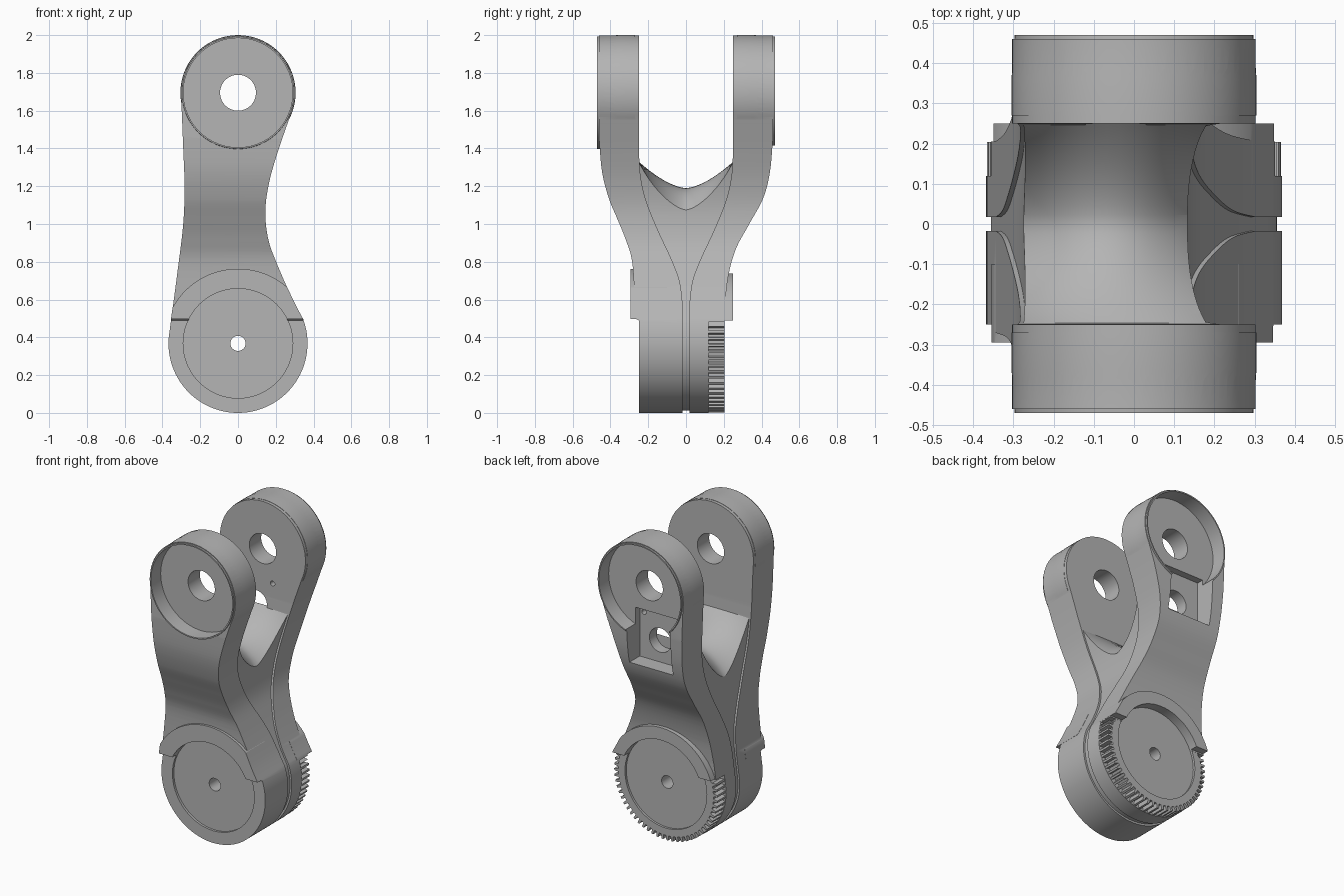
import bpy, bmesh, math
from mathutils import Vector

if "Cube" in bpy.data.objects:
    bpy.data.objects.remove(bpy.data.objects["Cube"])

grey = bpy.data.materials.new("satin_grey")
grey.use_nodes = True
grey.diffuse_color = (0.46, 0.46, 0.46, 1)
grey.node_tree.nodes["Principled BSDF"].inputs["Base Color"].default_value = grey.diffuse_color

TOP, LOW = 1.695, 0.368      # heights of the two pivot axes


def loft(name, loops):
    """Closed solid through loops of equal length."""
    bm = bmesh.new()
    rings = [[bm.verts.new(p) for p in loop] for loop in loops]
    n = len(rings[0])
    for a, b in zip(rings, rings[1:]):
        for i in range(n):
            j = (i + 1) % n
            bm.faces.new((a[i], a[j], b[j], b[i]))
    bm.faces.new(rings[0])
    bm.faces.new(rings[-1])
    bmesh.ops.recalc_face_normals(bm, faces=bm.faces)
    mesh = bpy.data.meshes.new(name)
    bm.to_mesh(mesh)
    bm.free()
    mesh.materials.append(grey)
    ob = bpy.data.objects.new(name, mesh)
    bpy.context.collection.objects.link(ob)
    return ob


def prism_y(name, outline, y0, y1):
    return loft(name, [[(x, y, z) for x, z in outline] for y in (y0, y1)])


def prism_x(name, outline):
    return loft(name, [[(x, y, z) for y, z in outline] for x in (-0.6, 0.6)])


def arc(r, z, start, end, n=72):
    angles = [math.radians(start + (end - start) * i / n) for i in range(n + 1)]
    return [(r * math.cos(a), z + r * math.sin(a)) for a in angles]


def lathe(name, rings, z, x=0):
    """Turned solid about a y axis from (y, radius) pairs."""
    return loft(name, [[(x + px, y, pz) for px, pz in arc(r, z, 0, 360)[:-1]]
                       for y, r in rings])


def spline(pts, n=8):
    """Catmull-Rom curve through the points."""
    p = [Vector(q) for q in [pts[0], *pts, pts[-1]]]
    out = []
    for a, b, c, d in zip(p, p[1:], p[2:], p[3:]):
        for i in range(n):
            t = i / n
            out.append(0.5 * (2 * b + (c - a) * t + (2 * a - 5 * b + 4 * c - d) * t * t
                              + (3 * b - a - 3 * c + d) * t ** 3))
    return [tuple(v) for v in out] + [tuple(pts[-1])]


def combine(ob, other, operation):
    mod = ob.modifiers.new("cut", 'BOOLEAN')
    mod.operation, mod.solver, mod.object = operation, 'EXACT', other
    bpy.context.view_layer.update()
    dg = bpy.context.evaluated_depsgraph_get()
    mesh = bpy.data.meshes.new_from_object(ob.evaluated_get(dg))
    ob.modifiers.clear()
    ob.data = mesh
    bpy.data.objects.remove(other)


def outline(inset=0):
    """Front outline of the link: two round ends and curved flanks."""
    top = arc(0.303 - inset, TOP, -25, 188)
    low = arc(0.368 - inset, LOW, 170, 380)
    left = [(-0.29, 1.4), (-0.283, 1.2), (-0.29, 1.0), (-0.32, 0.75)]
    right = [(0.29, 0.6), (0.21, 0.78), (0.16, 0.92), (0.145, 1.07), (0.165, 1.22), (0.21, 1.38)]
    left = [(x + inset, z) for x, z in left]
    right = [(x - inset, z) for x, z in right]
    return (top + spline([top[-1], *left, low[0]])[1:-1]
            + low + spline([low[-1], *right, top[0]])[1:-1])


# Side profiles of the two arms, as (distance from the middle, height)
inner = spline([(0.25, 1.4), (0.24, 1.25), (0.21, 1.12), (0.15, 0.97),
                (0.08, 0.82), (0.035, 0.7), (0.018, 0.58)])
upper = [(0.46, 1.45), (0.445, 1.28), (0.41, 1.14)]
front_side = [(0.25, -0.1), (0.25, 0.49), (0.27, 0.5)] + spline(
    [(0.272, 0.6), (0.285, 0.8), (0.32, 0.92), (0.365, 1.03), *reversed(upper)])
back_side = [(0.12, -0.1), (0.12, 0.48), (0.205, 0.48)] + spline(
    [(0.207, 0.58), (0.225, 0.73), (0.265, 0.87), (0.335, 1.0), *reversed(upper)])


def build_arm(name, s, side, lip_r, lip_y, floor):
    profile = [(0.25, 2.1), *inner, (0.018, -0.1), *side, (0.46, 2.1)]
    arm = prism_x(name, [(s * y, z) for y, z in profile])
    combine(arm, prism_y("shape", outline(), -1, 1), 'INTERSECT')
    # Cowl lip over the lower disc
    lip = prism_y("lip", arc(lip_r, LOW, 19, 161), s * 0.1, s * lip_y)
    combine(lip, prism_y("shape", outline(-0.001), -1, 1), 'INTERSECT')
    combine(arm, lip, 'UNION')
    # Upper drum with its cup, and the pivot holes
    combine(arm, lathe("drum", [(s * 0.27, 0.305), (s * 0.36, 0.305), (s * 0.47, 0.297)], TOP), 'UNION')
    cuts = [lathe("cup", [(s * 0.37, 0.289), (s * 0.6, 0.289)], TOP),
            lathe("bore", [(s * 0.1, 0.095), (s * 0.6, 0.095)], TOP),
            lathe("recess", [(s * floor, 0.29), (s * 0.6, 0.29)], LOW),
            lathe("pin", [(-1, 0.04), (1, 0.04)], LOW)]
    for c in cuts:
        combine(arm, c, 'DIFFERENCE')
    return arm


front_arm = build_arm("front_arm", -1, front_side, 0.395, 0.295, 0.235)
back_arm = build_arm("back_arm", 1, back_side, 0.37, 0.25, 0.19)

# Rear pocket with cable hole and screw hole
pocket = [(-0.21, 1.2), (0.1, 1.2), (0.1, 1.53), (-0.21, 1.53)]
combine(back_arm, prism_y("pocket", pocket, 0.325, 0.6), 'DIFFERENCE')
combine(back_arm, lathe("cable_hole", [(0.1, 0.077), (0.6, 0.077)], 1.34, -0.045), 'DIFFERENCE')
combine(back_arm, lathe("screw_hole", [(0.1, 0.016), (0.6, 0.016)], 1.49, 0.07), 'DIFFERENCE')

# Recessed web between the arms, hollowed by a saddle
web = prism_x("centre_web", [(-0.1, -0.1), (0.1, -0.1), (0.1, 0.78), (0.255, 1.05),
                             (0.255, 1.36), (-0.255, 1.36), (-0.255, 1.05), (-0.1, 0.78)])
combine(web, prism_y("shape", outline(0.012), -1, 1), 'INTERSECT')
stations = []
for i in range(25):
    x = -0.4 + 0.8 * i / 24
    mid = 1.19 - 0.15 * ((x + 0.06) / 0.22) ** 2
    ys = [-0.27 + 0.54 * j / 24 for j in range(25)]
    stations.append([(x, y, mid + (1.33 - mid) * (abs(y) / 0.25) ** 1.6) for y in ys]
                    + [(x, 0.27, 2.2), (x, -0.27, 2.2)])
combine(web, loft("saddle", stations), 'DIFFERENCE')
combine(web, lathe("pin", [(-1, 0.04), (1, 0.04)], LOW), 'DIFFERENCE')

# Gear on the back, toothed on its exposed lower half
teeth = 64
rim = []
for i in range(teeth):
    for step, r in ((0, 0.337), (0.45, 0.337), (0.55, 0.366), (0.9, 0.366)):
        a = 2 * math.pi * (i + step) / teeth
        if math.sin(a) > 0.28:
            r = 0.33
        rim.append((r * math.cos(a), LOW + r * math.sin(a)))
gear = prism_y("gear_disc", rim, 0.1, 0.204)
combine(gear, lathe("recess", [(0.19, 0.29), (0.6, 0.29)], LOW), 'DIFFERENCE')
combine(gear, lathe("pin", [(-1, 0.04), (1, 0.04)], LOW), 'DIFFERENCE')

# Smooth curved walls, keep edges crisp
bpy.ops.object.select_all(action='DESELECT')
for ob in (front_arm, back_arm, web, gear):
    ob.select_set(True)
bpy.context.view_layer.objects.active = front_arm
bpy.ops.object.shade_smooth_by_angle(angle=math.radians(25))
